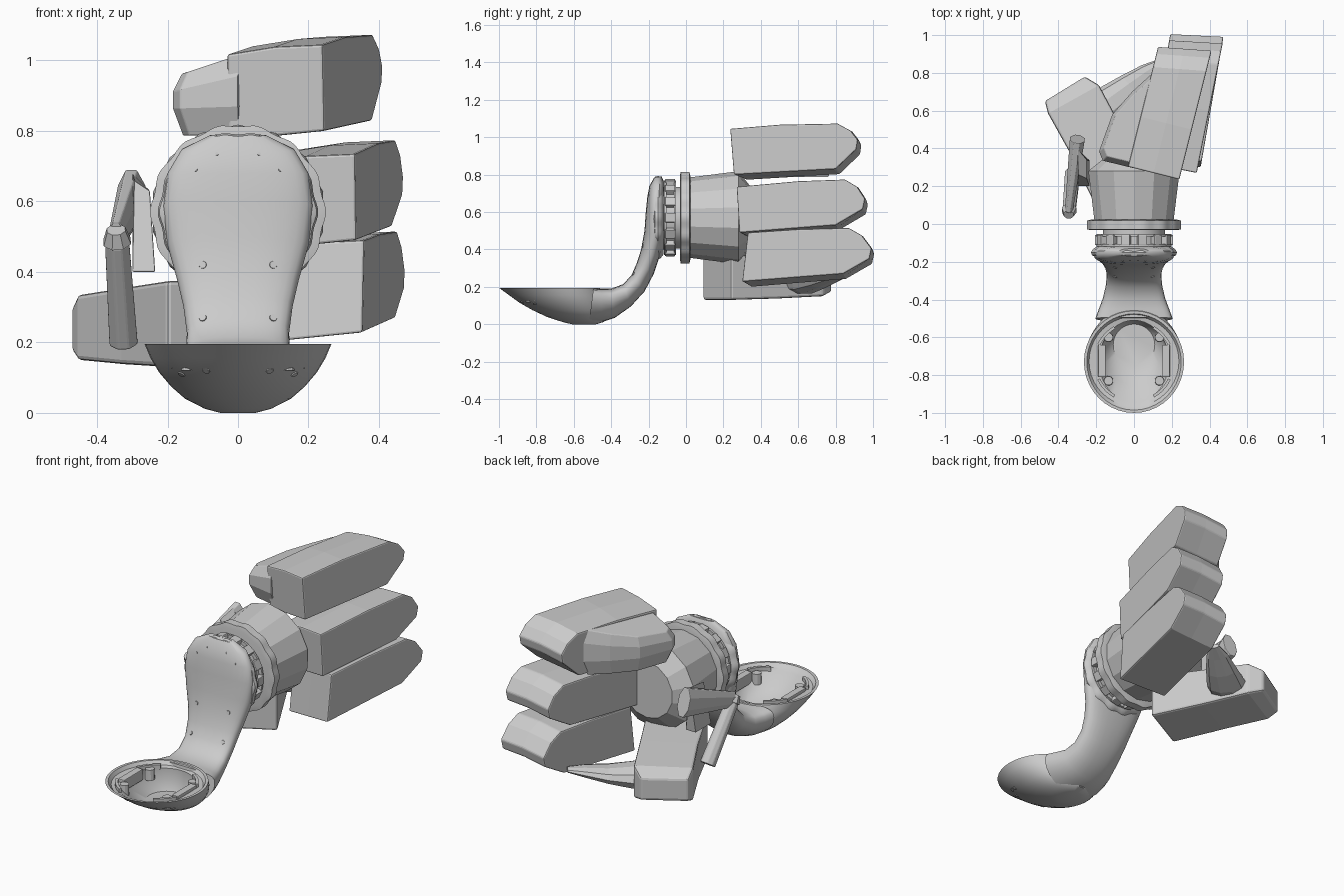
import bpy, bmesh
from math import sin, cos, pi, copysign, radians
from mathutils import Vector as V
from mathutils.bvhtree import BVHTree

if "Cube" in bpy.data.objects:
    bpy.data.objects.remove(bpy.data.objects["Cube"])

ZC = 0.57  # height of the wrist axis


def finish(name, bm, bevel=0, smooth=0):
    bmesh.ops.recalc_face_normals(bm, faces=bm.faces)
    me = bpy.data.meshes.new(name)
    bm.to_mesh(me)
    bm.free()
    ob = bpy.data.objects.new(name, me)
    bpy.context.collection.objects.link(ob)
    if smooth:
        bpy.ops.object.select_all(action='DESELECT')
        ob.select_set(True)
        bpy.context.view_layer.objects.active = ob
        bpy.ops.object.shade_smooth_by_angle(angle=radians(smooth))
    if bevel:
        m = ob.modifiers.new('bevel', 'BEVEL')
        m.width = bevel
        m.segments = 2
    return ob


def loft(name, rings, bevel=0, smooth=0):
    """Skin a list of equal-length rings and cap both ends."""
    bm = bmesh.new()
    vs = [[bm.verts.new(p) for p in r] for r in rings]
    n = len(vs[0])
    for a, b in zip(vs, vs[1:]):
        for i in range(n):
            j = (i + 1) % n
            bm.faces.new((a[i], a[j], b[j], b[i]))
    bm.faces.new(vs[0])
    bm.faces.new(vs[-1])
    return finish(name, bm, bevel, smooth)


def wheel(y, r, n=32, wave=0, lobes=14):
    """Ring around the wrist axis, optionally scalloped."""
    out = []
    for i in range(n):
        a = 2 * pi * (i + 0.5) / n
        q = r + wave * cos(lobes * a)
        out.append(V((q * cos(a), y, ZC + q * sin(a))))
    return out


def flat_ring(z, w, y0, y1, n=40):
    return [V((w * cos(2*pi*i/n), (y0+y1)/2 + (y1-y0)/2 * sin(2*pi*i/n), z)) for i in range(n)]


def bar(name, a, b, r0, r1, n=8, flat=1.0, bevel=0):
    """Tapered bar from a to b."""
    a, b = V(a), V(b)
    d = (b - a).normalized()
    u = d.cross(V((0, 0, 1)) if abs(d.z) < 0.8 else V((0, 1, 0))).normalized()
    w = u.cross(d)
    return loft(name, [[p + u * r * flat * cos(2*pi*(i+.5)/n) + w * r * sin(2*pi*(i+.5)/n)
                        for i in range(n)] for p, r in ((a, r0), (b, r1))], bevel)


# Curved arm: front point, back point (y, z) and half width per section
sections = [
    (-.170, .785, -.130, .790, .08), (-.195, .74, -.115, .755, .16),
    (-.207, .68, -.112, .68, .20), (-.215, .60, -.112, .57, .213),
    (-.222, .50, -.117, .45, .20), (-.24, .40, -.145, .35, .172),
    (-.262, .33, -.172, .27, .155), (-.29, .265, -.222, .175, .145),
    (-.335, .215, -.295, .095, .148), (-.40, .19, -.38, .035, .165),
    (-.45, .19, -.455, .010, .187), (-.495, .19, -.52, .002, .205)]
rings = []
for k, (fy, fz, by, bz, w) in enumerate(sections):
    f, b = V((0, fy, fz)), V((0, by, bz))
    egg = max(0, (k - 5) / 6)  # rounder underside toward the cup
    ring = []
    for i in range(28):
        c, s = cos(2*pi*i/28), sin(2*pi*i/28)
        h = copysign(abs(s) ** (.75 if s > 0 else .75 + .25 * egg), s)
        h += .45 * egg * (1 - h * h)  # widest point moves toward the front
        x = w * copysign(abs(c) ** .85, c)
        ring.append((f + b) / 2 + V((x, 0, 0)) + (f - b) / 2 * h)
    rings.append(ring)
arm = loft('curved_arm', rings, smooth=35)

# Open cup: outside from the bottom up, over the rim, then down inside
cup = loft('cup', [flat_ring(*p) for p in (
    (0, .05, -.61, -.48), (.012, .095, -.66, -.44), (.04, .15, -.745, -.42),
    (.075, .19, -.82, -.42), (.115, .224, -.89, -.425), (.155, .248, -.945, -.44),
    (.195, .265, -1, -.46), (.195, .25, -.985, -.475),
    (.175, .238, -.965, -.49), (.17, .185, -.945, -.51), (.10, .16, -.85, -.51),
    (.05, .11, -.75, -.53))], smooth=35)

# Ribs, bosses and corner walls on the cup ledge
for sx, side in ((-1, 'left'), (1, 'right')):
    x = sx * .17
    loft(f'cup_side_rib_{side}', [[V((x + a, y, z)) for a, y in
         ((-.02, -.81), (.02, -.81), (.02, -.64), (-.02, -.64))] for z in (.125, .188)], .004)
    for y in (-.83, -.60):
        bar(f'cup_boss_{side}', (sx*.135, y, .12), (sx*.135, y, .18), .026, .024, 12)
        ang = 1 if y > -.7 else -1
        arc = []
        for i in range(7):
            t = ang * (.45 + i * .1)
            arc.append([V((sx*q*cos(t), -.73 + q*1.01*sin(t), z)) for q, z in
                        ((.20, .165), (.215, .165), (.215, .192), (.20, .192))])
        loft(f'cup_ledge_wall_{side}', arc)


# Screw heads set on the front of the arm and cup
def tree(ob):
    bm = bmesh.new()
    bm.from_mesh(ob.data)
    t = BVHTree.FromBMesh(bm)
    bm.free()
    return t


for ob, spots in ((arm, ((.1, .42), (.1, .27), (.06, .735), (.12, .69))),
                  (cup, ((.09, .12), (.16, .11)))):
    t = tree(ob)
    for x, z in spots:
        for sx in (-1, 1):
            p, n, _, _ = t.ray_cast(V((sx * x, -2, z)), V((0, 1, 0)))
            if p:
                r = .006 if z > .6 else .013
                bar('screw_head', p - n * .01, p + n * .003, r, r * .8, 10)

# Wrist: scalloped collar, hub with lugs, flange disc
loft('wrist_collar', [wheel(y, r, 84, .004) for y, r in
     ((-.175, .20), (-.165, .219), (-.15, .224), (-.135, .217), (-.12, .195))], smooth=40)
loft('wrist_hub', [wheel(y, r) for y, r in
     ((-.13, .17), (-.118, .17), (-.118, .2), (-.105, .2), (-.105, .18), (-.065, .18),
      (-.065, .2), (-.053, .2), (-.053, .165), (-.02, .165))], smooth=35)
for k in range(14):
    a = 2 * pi * k / 14
    u, t = V((cos(a), 0, sin(a))), V((-sin(a), 0, cos(a)))
    loft('wrist_lug', [[V((0, y, ZC)) + u * r + t * h for y, h in
         ((-.112, -.025), (-.112, .025), (-.058, .025), (-.058, -.025))] for r in (.17, .207)], .004)
loft('wrist_flange', [wheel(y, r, 84, .004) for y, r in
     ((-.033, .222), (-.028, .246), (.018, .246), (.024, .222))], smooth=35)

# Palm: faceted, widening toward the knuckles
loft('palm', [wheel(y, r, 14) for y, r in ((.02, .215), (.28, .248), (.35, .16))])


# Folded fingers: side outline (y, z) swept across the width, ends cut back on the inner side
def finger(name, x0, slope, outline, width=.28):
    y0 = outline[0][0]
    side = V((-1, slope, 0)).normalized() * width + V((0, 0, -.028))

    def row(k, crown):
        out = []
        for y, z in outline:
            p = V((x0 + (y - y0) * slope, y, z)) + side * k
            if y > y0 + .4:
                p -= V((slope, 1, 0)) * (side.y * .7 * k)
            if z > outline[-1][1] + .12:
                p.z += crown
            out.append(p)
        return out
    loft(name, [row(0, 0), row(.5, .008), row(1, 0)], .007)


finger('upper_finger', .24, .25, ((.235, 1.045), (.5, 1.067), (.81, 1.073), (.88, 1.035),
       (.918, .985), (.91, .935), (.80, .83), (.255, .80)))
finger('middle_finger', .332, .20, ((.27, .735), (.6, .765), (.85, .774), (.915, .735),
       (.957, .67), (.945, .615), (.80, .53), (.285, .49)))
finger('lower_finger', .358, .175, ((.33, .49), (.6, .508), (.87, .515), (.94, .475),
       (.992, .405), (.98, .35), (.84, .27), (.30, .228)))

# Tip of the upper finger, folded against it
tip = ((.10, .80), (-.01, .70), (-.115, .58), (-.185, .385), (-.165, .335), (0, .295), (.09, .6))
cx, cy = .02, .53
loft('upper_finger_tip', [[V((cx + (x-cx)*k, cy + (y-cy)*k, z + .33*(x*k-.02)*q)) for x, y in tip]
     for k, z, q in ((.86, .787, 0), (1, .87, .1), (1, .96, .7), (.88, 1.022, 1))], .004)

# Thumb: base block and tapered tip
thumb = []
for ax, ay, bx, by, lo, hi in ((-.20, .09, .08, .24, .13, .375), (-.33, .36, -.06, .5, .138, .355),
                               (-.455, .585, -.185, .735, .15, .335), (-.472, .65, -.26, .78, .175, .30)):
    thumb.append([V((ax, ay, lo)), V((bx, by, lo)), V((bx, by, hi)), V((ax, ay, hi))])
loft('thumb_base', thumb, .012)
d, u = V((.78, .625, 0)), V((-.625, .78, 0))
rings = []
for t, w, h, z in ((0, .11, .075, .235), (.12, .105, .065, .225), (.24, .085, .045, .235),
                   (.36, .06, .028, .255), (.45, .028, .012, .265)):
    c = V((-.2, .57, z)) + d * t
    rings.append([c + u*w*cos(2*pi*i/10) + V((0, 0, h*sin(2*pi*i/10))) for i in range(10)])
loft('thumb_tip', rings)

# Side crank: bracket, link and handle
loft('crank_bracket', [[V(p) for p in q] for q in (
     ((-.235, .20, .40), (-.235, .34, .40), (-.25, .34, .63), (-.25, .24, .63)),
     ((-.30, .20, .40), (-.30, .34, .40), (-.30, .40, .68), (-.295, .26, .66)))], .004)
bar('crank_link', (-.345, .07, .50), (-.30, .45, .615), .045, .085, 8, .5, .004)
bar('crank_handle', (-.343, .075, .485), (-.325, .27, .20), .037, .043, 8, 1, .006)
bar('crank_handle_cap', (-.346, .05, .52), (-.343, .075, .485), .028, .042, 8)
